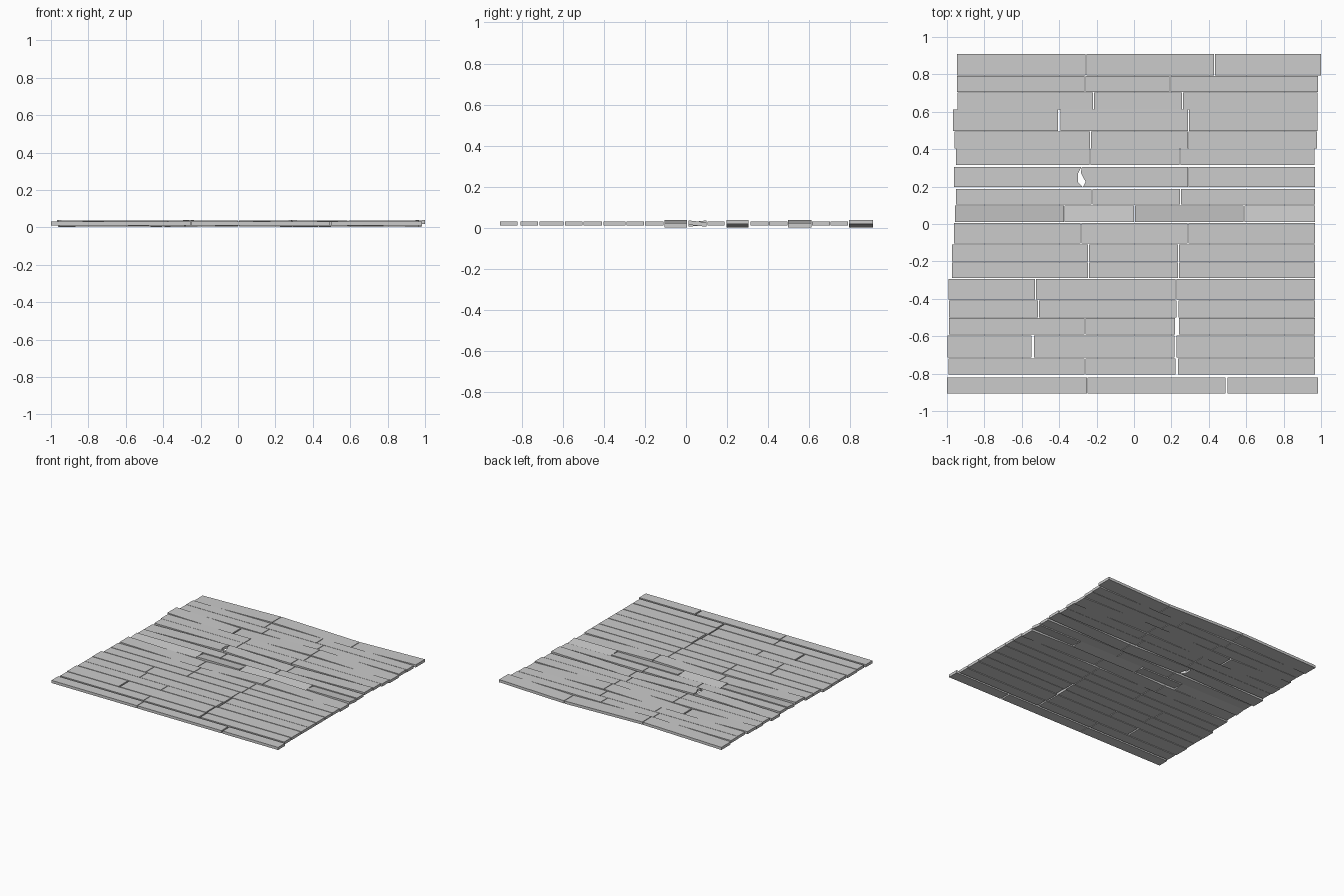
import bpy
import bmesh

Z0, Z1 = 0.010, 0.031   # underside and top of a level board
GAP = 0.005             # usual gap between board ends

# Rows back to front: y low, y high, left end, seam centres, right end
BACK_ROWS = [
    (0.795, 0.910, -0.947, (-0.257, 0.430), 1.000),
    (0.705, 0.790, -0.947, (-0.262, 0.192), 0.985),
    (0.613, 0.702, -0.945, (-0.217, 0.260), 0.980),
    (0.497, 0.612, -0.967, (-0.400, 0.292), 0.980),
    (0.405, 0.495, -0.960, (-0.232, 0.290), 0.978),
    (0.315, 0.403, -0.953, (-0.235, 0.245), 0.965),
    (0.198, 0.304, -0.963, (-0.280, 0.290), 0.968),
    (0.105, 0.187, -0.953, (-0.225, 0.248), 0.968),
    (0.012, 0.100, -0.957, (-0.373, 0.003, 0.588), 0.968),
]
FRONT_ROWS = [
    (-0.104, 0.006, -0.963, (-0.283, 0.288), 0.968),
    (-0.200, -0.110, -0.973, (-0.243, 0.238), 0.968),
    (-0.290, -0.205, -0.973, (-0.243, 0.238), 0.968),
    (-0.403, -0.295, -0.993, (-0.527, 0.225), 0.968),
    (-0.500, -0.409, -0.990, (-0.510, 0.232), 0.968),
    (-0.590, -0.503, -0.990, (-0.262, 0.230), 0.968),
    (-0.713, -0.596, -0.998, (-0.541, 0.221), 0.968),
    (-0.805, -0.720, -0.993, (-0.263, 0.228), 0.968),
    (-0.905, -0.820, -1.000, (-0.250, 0.494), 0.985),
]
# Wider gaps: (row, seam) -> gap
WIDE = {(3, 0): 0.012, (13, 1): 0.012, (14, 1): 0.02, (15, 0): 0.012,
        (15, 1): 0.01, (16, 1): 0.012, (17, 1): 0.012}
# Boards lifted at one end (sign) and boards rolled about their length
LIFT = {0: (1, -1, 1), 3: (-1, 1, -1), 6: (1, -1, 1), 9: (-1, 1, -1)}
ROLL = {8: (0.005, -0.005, 0.005, -0.005)}

# Splintered ends: (x, fraction of board width)
BREAK_LEFT = [(-0.275, 0.0), (-0.300, 0.25), (-0.299, 0.7), (-0.282, 1.0)]
BREAK_RIGHT = [(-0.279, 1.0), (-0.284, 0.72), (-0.272, 0.5), (-0.259, 0.26), (-0.272, 0.0)]


def board(name, outline, lift=0.0, roll=0.0):
    """Extruded board from a plan outline, tilted by shearing in z."""
    xs = [p[0] for p in outline]
    ys = [p[1] for p in outline]
    cx, hx = (min(xs) + max(xs)) / 2, (max(xs) - min(xs)) / 2
    cy, hy = (min(ys) + max(ys)) / 2, (max(ys) - min(ys)) / 2
    bm = bmesh.new()
    low, high = [], []
    for x, y in outline:
        dz = lift * (x - cx) / hx + roll * (y - cy) / hy
        low.append(bm.verts.new((x, y, Z0 + dz)))
        high.append(bm.verts.new((x, y, Z1 + dz)))
    bm.faces.new(high)
    bm.faces.new(low[::-1])
    n = len(outline)
    for i in range(n):
        j = (i + 1) % n
        bm.faces.new((low[i], low[j], high[j], high[i]))
    bmesh.ops.recalc_face_normals(bm, faces=bm.faces)
    mesh = bpy.data.meshes.new(name)
    bm.to_mesh(mesh)
    bm.free()
    bpy.context.collection.objects.link(bpy.data.objects.new(name, mesh))


# Lay every row of floor boards
for r, (y0, y1, left, seams, right) in enumerate(BACK_ROWS + FRONT_ROWS):
    starts, ends = [left], []
    for s, x in enumerate(seams):
        g = WIDE.get((r, s), GAP) / 2
        ends.append(x - g)
        starts.append(x + g)
    ends.append(right)
    for b, (a, c) in enumerate(zip(starts, ends)):
        right_end = [(c, y0), (c, y1)]
        left_end = [(a, y1), (a, y0)]
        if r == 6 and b == 0:
            right_end = [(x, y0 + t * (y1 - y0)) for x, t in BREAK_LEFT]
        if r == 6 and b == 1:
            left_end = [(x, y0 + t * (y1 - y0)) for x, t in BREAK_RIGHT]
        lift = 0.008 * LIFT[r][b] if r in LIFT else 0.0
        roll = ROLL[r][b] if r in ROLL else 0.0
        board(f"floor_board_{r + 1}_{b + 1}", right_end + left_end, lift, roll)
